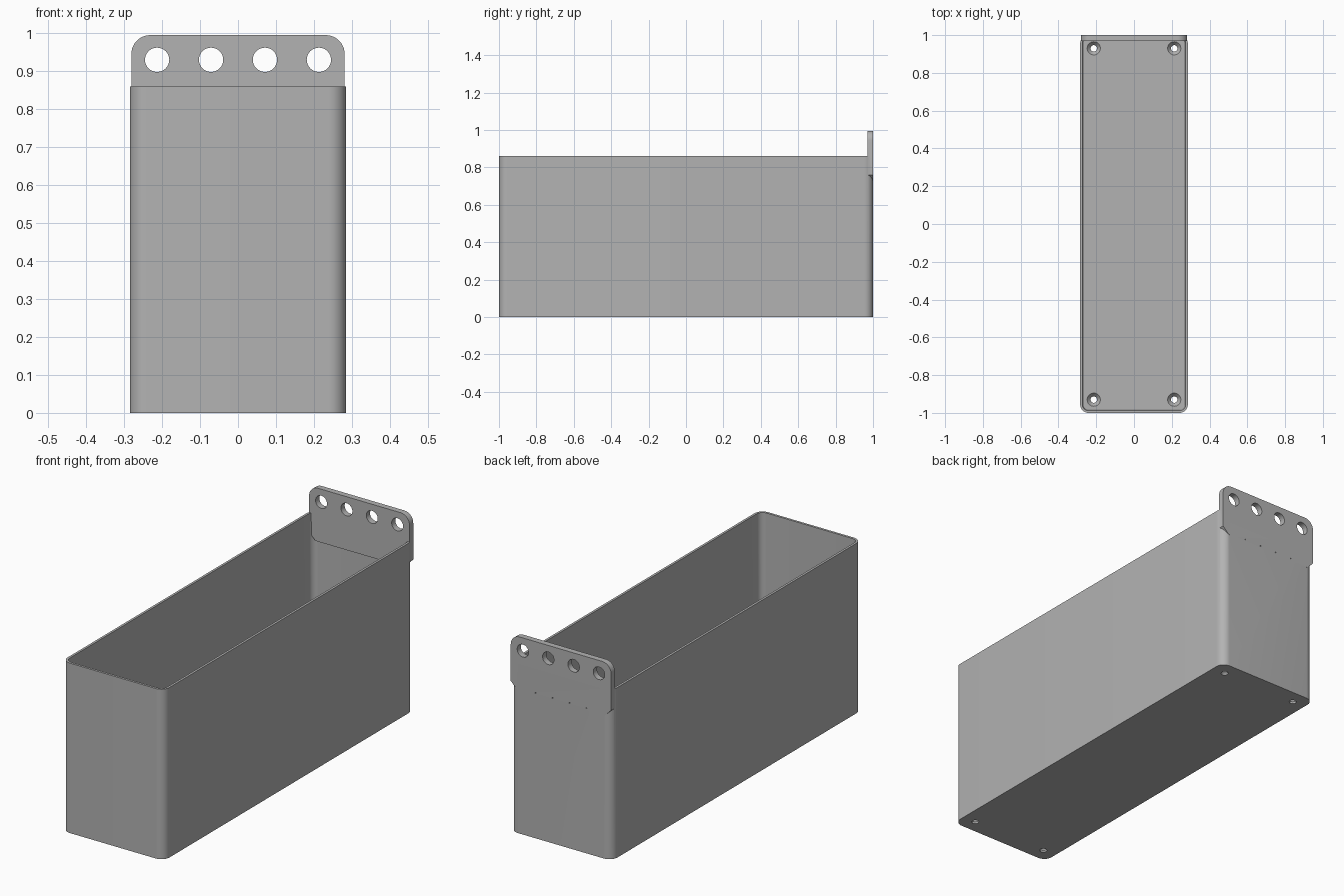
import bpy
import bmesh
from math import cos, sin, pi
from mathutils import Matrix, Vector

if "Cube" in bpy.data.objects:
    bpy.data.objects.remove(bpy.data.objects["Cube"], do_unlink=True)

grey = bpy.data.materials.new("grey plastic")
grey.use_nodes = True
GREY = (0.45, 0.45, 0.45, 1)
grey.diffuse_color = GREY
grey.node_tree.nodes["Principled BSDF"].inputs["Base Color"].default_value = GREY

HALF_X, HALF_Y, HEIGHT = 0.285, 1.0, 0.86
FLOOR = 0.03


def make_object(name, bm):
    bmesh.ops.recalc_face_normals(bm, faces=bm.faces)
    mesh = bpy.data.meshes.new(name)
    bm.to_mesh(mesh)
    bm.free()
    mesh.materials.append(grey)
    obj = bpy.data.objects.new(name, mesh)
    bpy.context.collection.objects.link(obj)
    return obj


def arc(cx, cy, r, start, steps=10):
    """Quarter circle of 2D points, counter-clockwise."""
    return [(cx + r * cos(start + pi / 2 * i / steps),
             cy + r * sin(start + pi / 2 * i / steps)) for i in range(steps + 1)]


def rounded_rect(hx, hy, r):
    corners = [(1, 1), (-1, 1), (-1, -1), (1, -1)]
    return [p for i, (sx, sy) in enumerate(corners)
            for p in arc(sx * (hx - r), sy * (hy - r), r, i * pi / 2)]


def loft(bm, loops):
    """Skin closed loops of 3D points and cap both ends."""
    rings = [[bm.verts.new(p) for p in loop] for loop in loops]
    for a, b in zip(rings, rings[1:]):
        for i in range(len(a)):
            j = (i + 1) % len(a)
            bm.faces.new((a[i], a[j], b[j], b[i]))
    bm.faces.new(rings[0][::-1])
    bm.faces.new(rings[-1])


def lathe(bm, origin, axis, profile, segments=32):
    """Round solid from (radius, distance along axis) pairs."""
    turn = Vector((0, 0, 1)).rotation_difference(Vector(axis)).to_matrix().to_4x4()
    place = Matrix.Translation(origin) @ turn
    loft(bm, [[place @ Vector((r * cos(2 * pi * i / segments),
                               r * sin(2 * pi * i / segments), d))
               for i in range(segments)] for r, d in profile])


def boolean(target, other, operation):
    mod = target.modifiers.new(operation.title(), 'BOOLEAN')
    mod.operation, mod.solver, mod.object = operation, 'EXACT', other
    bpy.context.view_layer.objects.active = target
    bpy.ops.object.modifier_apply(modifier=mod.name)
    bpy.data.objects.remove(other, do_unlink=True)


# Open bin: outer shell, rim, slightly tapering inner walls and floor
bm = bmesh.new()
levels = [(0, 0), (0, HEIGHT), (0.012, HEIGHT), (0.017, FLOOR)]
loft(bm, [[(x, y, z) for x, y in rounded_rect(HALF_X - t, HALF_Y - t, 0.045 - t)]
          for t, z in levels])
storage_bin = make_object("storage_bin", bm)

# Hanging plate: round top corners, chamfered lower corners
W, TOP, LOW, R, C = 0.281, 0.995, 0.725, 0.05, 0.035
outline = arc(W - R, TOP - R, R, 0) + arc(R - W, TOP - R, R, pi / 2)
outline += [(-W, LOW + C), (C - W, LOW), (W - C, LOW), (W, LOW + C)]
bm = bmesh.new()
loft(bm, [[(x, y, z) for x, z in outline] for y in (0.97, HALF_Y)])
boolean(storage_bin, make_object("hanging_plate", bm), 'UNION')

# Hanging holes, pin holes in the back and countersunk floor holes
bm = bmesh.new()
for k in (-1.5, -0.5, 0.5, 1.5):
    lathe(bm, (k * 0.142, 0.9, 0.93), (0, 1, 0), [(0.032, 0), (0.032, 0.2)])
    lathe(bm, (k * 0.095, 0.99, 0.735), (0, 1, 0), [(0.003, 0), (0.003, 0.02)], 8)
for x in (-0.213, 0.213):
    for y in (-0.93, 0.93):
        lathe(bm, (x, y, 0), (0, 0, 1),
              [(0.017, -0.02), (0.017, 0.01), (0.035, FLOOR), (0.035, FLOOR + 0.02)])
boolean(storage_bin, make_object("hole_cutters", bm), 'DIFFERENCE')

# Smooth rounded corners, crisp edges
bpy.ops.object.select_all(action='DESELECT')
storage_bin.select_set(True)
bpy.context.view_layer.objects.active = storage_bin
bpy.ops.object.shade_smooth_by_angle(angle=pi / 6)
